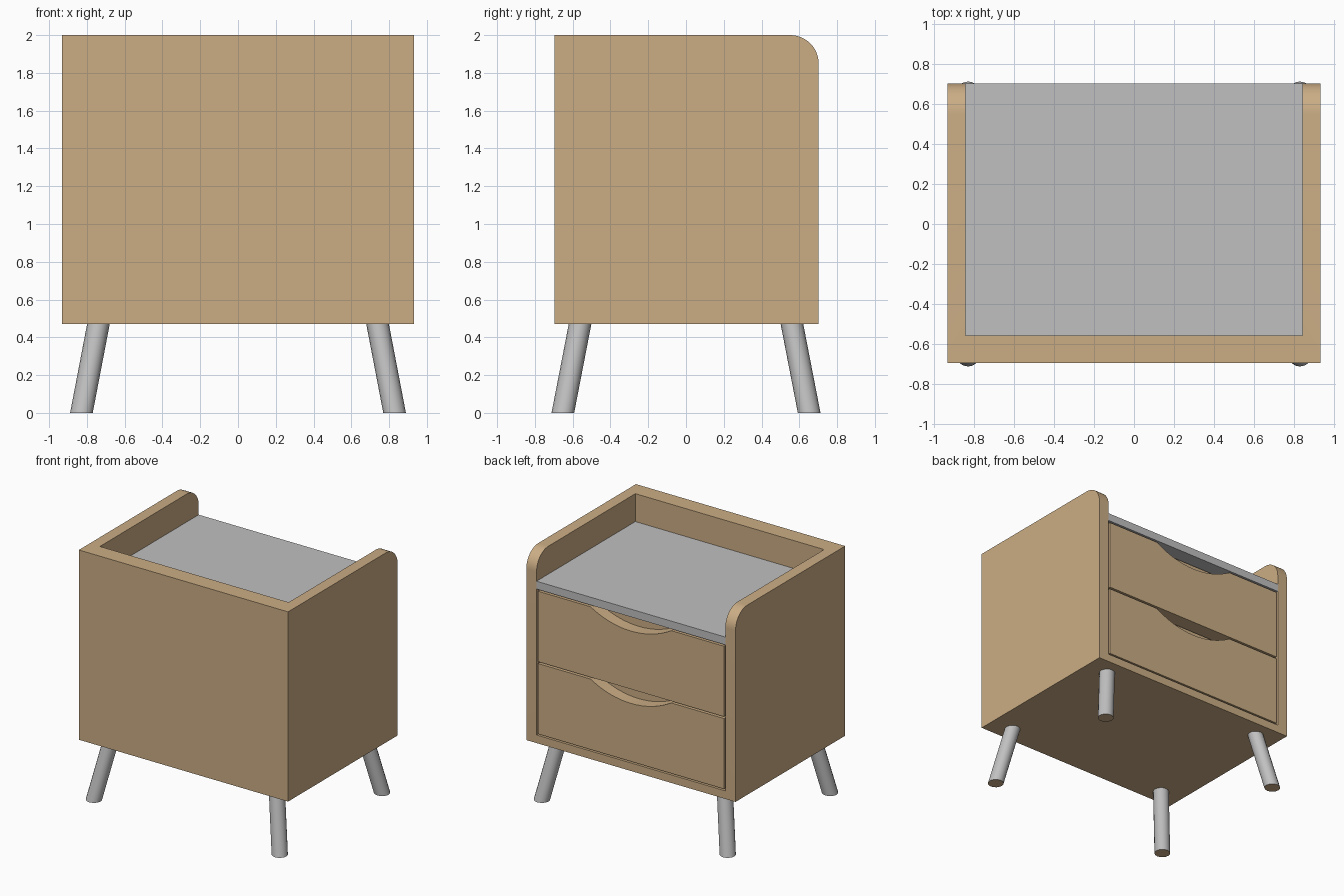
import bpy, bmesh, math
from mathutils import Vector

if "Cube" in bpy.data.objects:
    bpy.data.objects.remove(bpy.data.objects["Cube"])


def material(name, rgb):
    m = bpy.data.materials.new(name)
    m.diffuse_color = (*rgb, 1)
    m.use_nodes = True
    m.node_tree.nodes["Principled BSDF"].inputs["Base Color"].default_value = m.diffuse_color
    return m


WOOD = material("light wood", (0.60, 0.42, 0.235))
GREY = material("grey", (0.53, 0.53, 0.53))


def finish(name, bm, *mats):
    bmesh.ops.recalc_face_normals(bm, faces=bm.faces)
    me = bpy.data.meshes.new(name)
    bm.to_mesh(me)
    bm.free()
    for m in mats:
        me.materials.append(m)
    ob = bpy.data.objects.new(name, me)
    bpy.context.collection.objects.link(ob)
    return ob


def activate(ob):
    bpy.ops.object.select_all(action='DESELECT')
    ob.select_set(True)
    bpy.context.view_layer.objects.active = ob


def smooth(ob):
    activate(ob)
    bpy.ops.object.shade_smooth_by_angle(angle=0.45)


def prism(name, pts, vec, mat):
    """Extrude a flat outline along a vector."""
    bm = bmesh.new()
    face = bm.faces.new([bm.verts.new(p) for p in pts])
    ext = bmesh.ops.extrude_face_region(bm, geom=[face], use_keep_orig=True)
    verts = [g for g in ext["geom"] if isinstance(g, bmesh.types.BMVert)]
    bmesh.ops.translate(bm, verts=verts, vec=Vector(vec))
    return finish(name, bm, mat)


def box(name, x, y0, y1, z0, z1, mat):
    pts = [(-x, y0, z0), (x, y0, z0), (x, y1, z0), (-x, y1, z0)]
    return prism(name, pts, (0, 0, z1 - z0), mat)


HX, Y0, Y1, Z0, Z1 = 0.933, -0.695, 0.702, 0.47, 2.0
IX, IY, IZ = 0.842, -0.557, 0.535
R = 0.15

# Case: side outline with a rounded top corner, hollowed out
side = [(-HX, Y0, Z0), (-HX, Y1, Z0)]
for i in range(13):
    a = math.pi / 2 * i / 12
    side.append((-HX, Y1 - R + R * math.cos(a), Z1 - R + R * math.sin(a)))
side.append((-HX, Y0, Z1))
case = prism("case", side, (2 * HX, 0, 0), WOOD)
cutter = box("case_cutter", IX, IY, 1.2, IZ, 2.5, WOOD)
cutter.hide_render = True
activate(case)
mod = case.modifiers.new("hollow", 'BOOLEAN')
mod.operation = 'DIFFERENCE'
mod.solver = 'EXACT'
mod.object = cutter
bpy.ops.object.modifier_apply(modifier=mod.name)
bpy.data.objects.remove(cutter)
smooth(case)

# Grey shelf under the raised rim
box("top_shelf", IX, IY, Y1, 1.712, 1.775, GREY)

# Drawers: front panel with a curved finger scoop, box behind
DX, W, D, T = IX - 0.012, 0.36, 0.10, 0.10
rad = (W * W + D * D) / (2 * D)
half = math.asin(W / rad)
for label, z0, z1 in (("lower", 0.547, 1.115), ("upper", 1.13, 1.698)):
    outline = [(-DX, Y1, z1), (-DX, Y1, z0), (DX, Y1, z0), (DX, Y1, z1)]
    for i in range(17):
        a = half * (1 - i / 8)
        outline.append((rad * math.sin(a), Y1, z1 - D + rad * (1 - math.cos(a))))
    smooth(prism(label + "_drawer_front", outline, (0, -T, 0), WOOD))
    box(label + "_drawer_box", DX, IY + 0.01, Y1 - T, z0, z1, WOOD)

# Splayed round legs, cut flat at the floor, with wood-coloured ends
for sx in (-1, 1):
    for sy in (-1, 1):
        bm = bmesh.new()
        bmesh.ops.create_cone(bm, cap_ends=True, segments=16,
                              radius1=0.06, radius2=0.06, depth=Z0)
        for v in bm.verts:
            top = v.co.z > 0
            v.co.x += sx * (0.739 if top else 0.829)
            v.co.y += sy * (0.561 if top else 0.652)
            v.co.z = Z0 if top else 0
        bm.normal_update()
        for f in bm.faces:
            f.material_index = 1 if f.normal.z < -0.9 else 0
        name = ("back" if sy > 0 else "front") + ("_right" if sx > 0 else "_left") + "_leg"
        smooth(finish(name, bm, GREY, WOOD))
